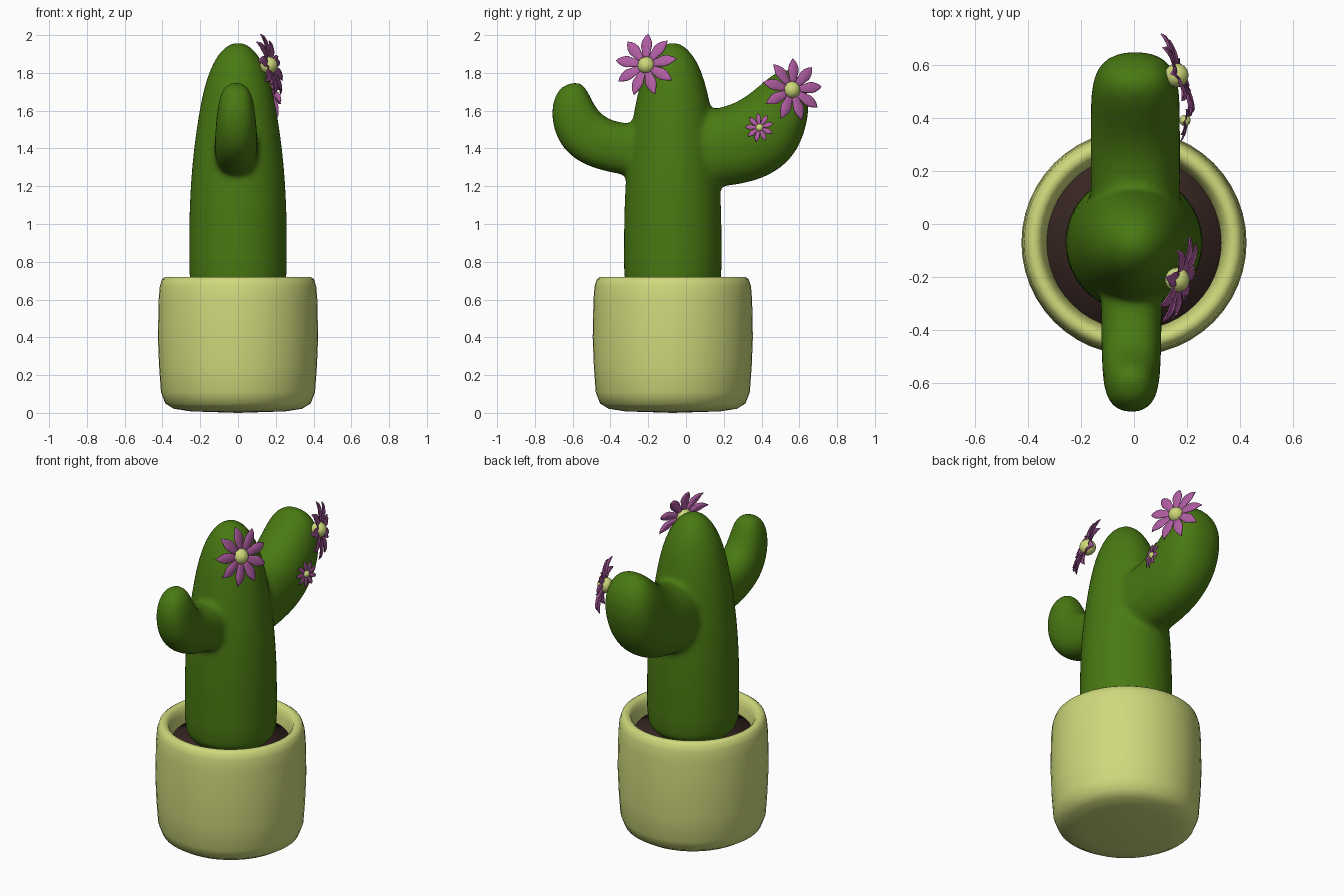
import bpy, bmesh, math
from mathutils import Vector, Matrix

if "Cube" in bpy.data.objects:
    bpy.data.objects.remove(bpy.data.objects["Cube"])

CY = -0.07  # y of the pot and trunk axis


def material(name, rgb):
    m = bpy.data.materials.new(name)
    m.diffuse_color = (*rgb, 1)
    m.use_nodes = True
    m.node_tree.nodes["Principled BSDF"].inputs["Base Color"].default_value = m.diffuse_color
    return m


GREEN = material("cactus_green", (0.066, 0.19, 0.006))
LIME = material("pale_lime", (0.62, 0.69, 0.2))
EARTH = material("dark_soil", (0.04, 0.02, 0.017))
PINK = material("petal_pink", (0.43, 0.11, 0.36))


def finish(bm, name, mat, smooth=True):
    bmesh.ops.recalc_face_normals(bm, faces=bm.faces)
    me = bpy.data.meshes.new(name)
    bm.to_mesh(me)
    bm.free()
    for p in me.polygons:
        p.use_smooth = smooth
    me.materials.append(mat)
    ob = bpy.data.objects.new(name, me)
    bpy.context.collection.objects.link(ob)
    return ob


def lathe(name, profile, mat, steps=48):
    bm = bmesh.new()
    vs = [bm.verts.new((r, 0, z)) for r, z in profile]
    es = [bm.edges.new(p) for p in zip(vs, vs[1:])]
    bmesh.ops.spin(bm, geom=vs + es, cent=(0, 0, 0), axis=(0, 0, 1),
                   angle=math.tau, steps=steps)
    bmesh.ops.remove_doubles(bm, verts=bm.verts, dist=1e-4)
    ob = finish(bm, name, mat)
    ob.location.y = CY
    return ob


def limb(bm, rings, x=0.0, power=1.0, n=24):
    """Closed tube; each ring is (y1, z1, y2, z2, half width in x)."""
    loops = []
    for y1, z1, y2, z2, hx in rings:
        a, b = Vector((x, y1, z1)), Vector((x, y2, z2))
        mid, half = (a + b) / 2, (b - a) / 2
        loop = []
        for i in range(n):
            t = math.tau * i / n
            c, s = [math.copysign(abs(v) ** power, v) for v in (math.cos(t), math.sin(t))]
            loop.append(bm.verts.new(mid + half * s + Vector((hx * c, 0, 0))))
        loops.append(loop)
    for p, q in zip(loops, loops[1:]):
        for i in range(n):
            j = (i + 1) % n
            bm.faces.new((p[i], p[j], q[j], q[i]))
    bm.faces.new(loops[0])
    bm.faces.new(loops[-1])


# Pot and soil
lathe("pot", [(0, 0), (0.25, 0.008), (0.34, 0.022), (0.385, 0.05), (0.408, 0.11),
              (0.418, 0.25), (0.424, 0.4), (0.42, 0.6), (0.414, 0.67), (0.402, 0.708),
              (0.385, 0.72), (0.365, 0.718), (0.35, 0.705), (0.338, 0.67),
              (0.328, 0.61), (0.326, 0.56)], LIME)
lathe("soil", [(0, 0.615), (0.332, 0.615), (0.332, 0.57), (0, 0.57)], EARTH)

# Cactus: trunk and two arms fused into one smooth body
bm = bmesh.new()
trunk = [(0.58, .262), (0.75, .262), (1.0, .262), (1.15, .257), (1.3, .247), (1.45, .23),
         (1.6, .207), (1.7, .187), (1.8, .158), (1.88, .12), (1.935, .075), (1.963, .025)]
limb(bm, [(CY - r, z, CY + r, z, r) for z, r in trunk])
limb(bm, [(-.1, 1.22, -.1, 1.53, .12), (-.34, 1.26, -.31, 1.53, .115),
          (-.47, 1.285, -.40, 1.55, .115), (-.60, 1.34, -.46, 1.59, .112),
          (-.685, 1.44, -.49, 1.645, .107), (-.716, 1.56, -.513, 1.69, .097),
          (-.705, 1.67, -.535, 1.73, .08), (-.655, 1.74, -.57, 1.757, .04)],
     x=-0.01, power=0.85)
limb(bm, [(0, 1.18, 0, 1.58, .175), (.2, 1.195, .14, 1.61, .17),
          (.37, 1.222, .24, 1.63, .17), (.50, 1.285, .33, 1.685, .17),
          (.595, 1.385, .40, 1.745, .168), (.644, 1.53, .455, 1.79, .155),
          (.656, 1.65, .50, 1.815, .125), (.625, 1.755, .55, 1.825, .06)],
     x=0.005, power=0.9)
body = finish(bm, "cactus_body", GREEN)
sub = body.modifiers.new("round", 'SUBSURF')
sub.levels = sub.render_levels = 1
rem = body.modifiers.new("fuse", 'REMESH')
rem.mode = 'VOXEL'
rem.voxel_size = 0.016
rem.use_smooth_shade = True
smo = body.modifiers.new("blend", 'SMOOTH')
smo.factor, smo.iterations = 0.5, 12


def flower(name, centre, normal, radius, count, turn):
    place = Matrix.Translation(centre) @ Vector(normal).to_track_quat('Z', 'Y').to_matrix().to_4x4()
    # Petals: pointed, slightly creased blades
    bm = bmesh.new()
    outline = [(0.1, 0.05), (0.35, 0.12), (0.6, 0.175), (0.75, 0.15), (0.9, 0.075)]
    for k in range(count):
        rot = Matrix.Rotation(turn + math.tau * k / count, 4, 'Z')
        rows = []
        for u, w in outline:
            lift = 0.10 * math.sin(u * 2.6) - 0.04
            rows.append([bm.verts.new(place @ rot @ (Vector((u, s * w, lift + 0.05 * abs(s))) * radius))
                         for s in (-1, 0, 1)])
        tip = bm.verts.new(place @ rot @ (Vector((1, 0, 0.01)) * radius))
        for p, q in zip(rows, rows[1:]):
            for i in (0, 1):
                bm.faces.new((p[i], p[i + 1], q[i + 1], q[i]))
        for i in (0, 1):
            bm.faces.new((rows[-1][i], rows[-1][i + 1], tip))
    petals = finish(bm, name + "_petals", PINK)
    sol = petals.modifiers.new("thickness", 'SOLIDIFY')
    sol.thickness, sol.offset = 0.03 * radius, 0
    # Round flower centre
    bm = bmesh.new()
    bmesh.ops.create_uvsphere(bm, u_segments=20, v_segments=12, radius=0.27 * radius, matrix=place)
    finish(bm, name + "_centre", LIME)


flower("trunk_flower", (0.163, -0.21, 1.84), (0.92, -0.3, 0.27), 0.172, 9, 0.2)
flower("arm_flower", (0.16, 0.56, 1.71), (0.93, 0.34, 0.12), 0.168, 9, 0.1)
flower("small_flower", (0.192, 0.39, 1.51), (0.95, -0.2, 0.1), 0.078, 9, 0.3)
